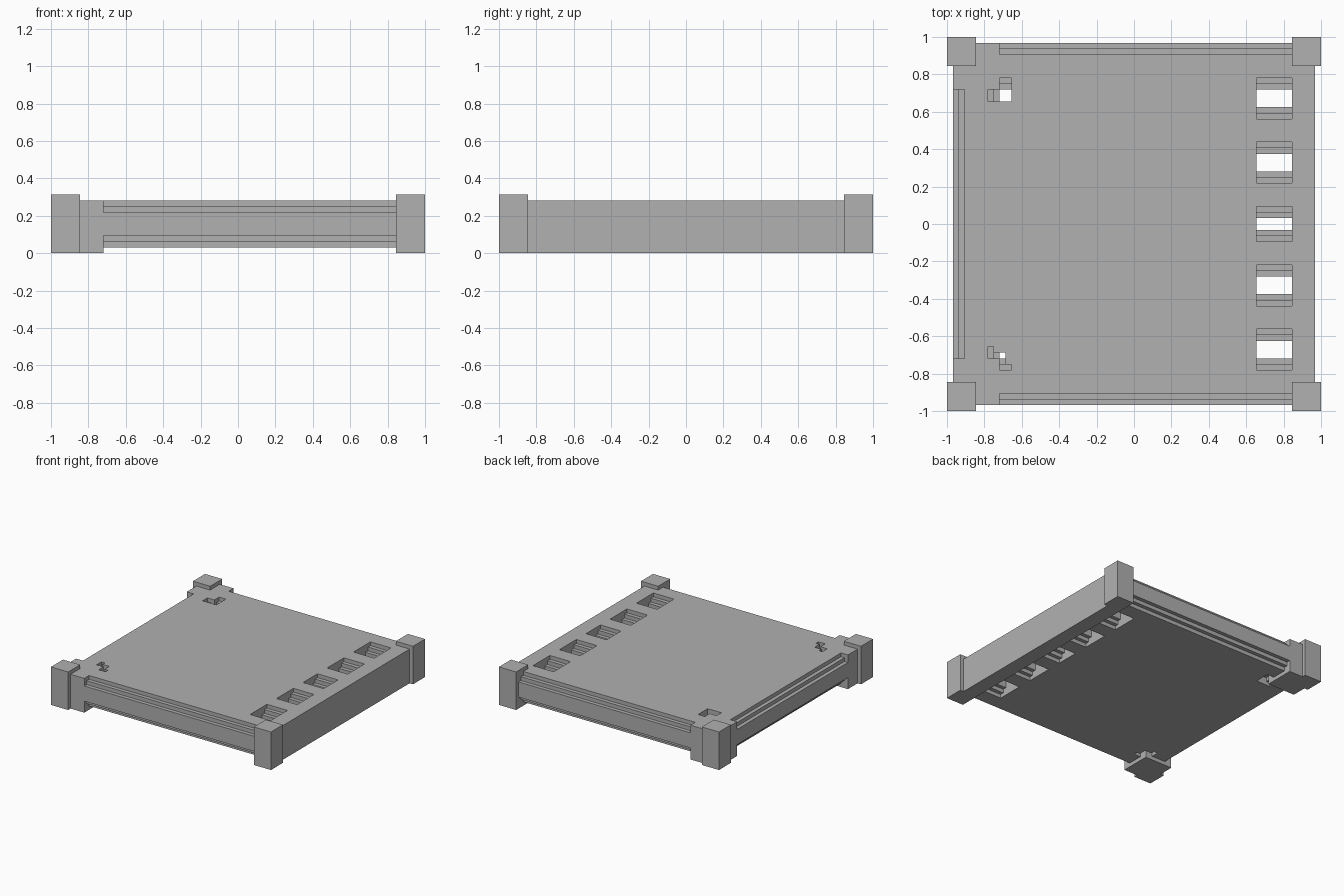
import bpy
import bmesh

U = 1 / 32  # the whole tile sits on a regular grid of this size

cube = bpy.data.objects.get("Cube")
if cube:
    bpy.data.objects.remove(cube, do_unlink=True)

stone = bpy.data.materials.new("stone_grey")
stone.use_nodes = True
GREY = (0.44, 0.44, 0.44, 1)
stone.diffuse_color = GREY
stone.node_tree.nodes["Principled BSDF"].inputs["Base Color"].default_value = GREY


def prism(name, outline, start, end, place):
    """Extrude an outline from start to end; place maps (a, b, along) to grid x, y, z."""
    bm = bmesh.new()
    verts = [bm.verts.new([c * U for c in place(a, b, start)]) for a, b in outline]
    face = bm.faces.new(verts)
    top = bmesh.ops.extrude_face_region(bm, geom=[face])["geom"]
    shift = [(e - s) * U for s, e in zip(place(0, 0, start), place(0, 0, end))]
    bmesh.ops.translate(bm, vec=shift, verts=[v for v in top if isinstance(v, bmesh.types.BMVert)])
    bmesh.ops.recalc_face_normals(bm, faces=bm.faces)
    mesh = bpy.data.meshes.new(name)
    bm.to_mesh(mesh)
    bm.free()
    mesh.materials.append(stone)
    obj = bpy.data.objects.new(name, mesh)
    bpy.context.collection.objects.link(obj)
    return obj


def along_x(a, b, t):
    return (t, a, b)


def along_y(a, b, t):
    return (a, t, b)


def along_z(a, b, t):
    return (a, b, t)


def box(name, x0, x1, y0, y1, z0, z1):
    return prism(name, [(x0, y0), (x1, y0), (x1, y1), (x0, y1)], z0, z1, along_z)


def carve(target, cutter):
    """Subtract the cutter from the target and discard it."""
    cutter.hide_render = True
    mod = target.modifiers.new("carve", 'BOOLEAN')
    mod.operation = 'DIFFERENCE'
    mod.solver = 'EXACT'
    mod.object = cutter
    bpy.context.view_layer.objects.active = target
    bpy.ops.object.modifier_apply(modifier=mod.name)
    bpy.data.objects.remove(cutter, do_unlink=True)


def steps(base, sign):
    """Stepped nosing, bottom to top, standing out from base towards sign."""
    shape = [(0, 2), (1, 2), (1, 3), (2, 3), (2, 7), (1, 7), (1, 8), (0, 8)]
    return [(base + sign * out, z) for out, z in shape]


# Floor slab
floor = box("floor_slab", -29, 27, -29, 29, 1, 9)

# Row of slots whose ends step in towards the middle
for low, high in [(18, 25), (7, 14), (-3, 3), (-14, -7), (-25, -18)]:
    left = [(low, 0)] + steps(low, 1) + [(low, 10)]
    right = [(high, 0)] + steps(high, -1) + [(high, 10)]
    carve(floor, prism("slot_cutter", left + right[::-1], 21, 28, along_x))

# Corner pockets: footprint and depth, sunk equally from above and below
back_pocket = [(-23, -21, 21, 24, 2), (-23, -21, 21, 25, 1),
               (-24, -21, 21, 23, 2), (-25, -21, 21, 23, 1)]
front_pocket = [(-24, -22, -23, -22, 2), (-25, -24, -23, -21, 1),
                (-23, -22, -24, -22, 2), (-23, -21, -25, -24, 1)]
for x0, x1, y0, y1, depth in back_pocket + front_pocket:
    carve(floor, box("pocket_cutter", x0, x1, y0, y1, 9 - depth, 10))
    carve(floor, box("pocket_cutter", x0, x1, y0, y1, 0, 1 + depth))
carve(floor, box("hole_cutter", -23, -21, 21, 23, 0, 10))
carve(floor, box("hole_cutter", -23, -22, -23, -22, 0, 10))

# Stepped rails along three edges
prism("front_rail", steps(-29, -1), -23, 27, along_x)
prism("back_rail", steps(29, 1), -23, 27, along_x)
prism("right_rail", steps(-29, -1), -23, 23, along_y)

# Plain wall on the left edge
box("left_wall", 27, 31, -31, 31, 0, 9)

# Corner blocks beside the rails, and taller corner posts
for side, label in ((-1, "front"), (1, "back")):
    y0, y1 = sorted((side * 23, side * 31))
    box(label + "_corner_block", -31, -23, y0, y1, 0, 9)
    y0, y1 = sorted((side * 27, side * 32))
    box(label + "_right_post", -32, -27, y0, y1, 0, 10)
    box(label + "_left_post", 27, 32, y0, y1, 0, 10)
